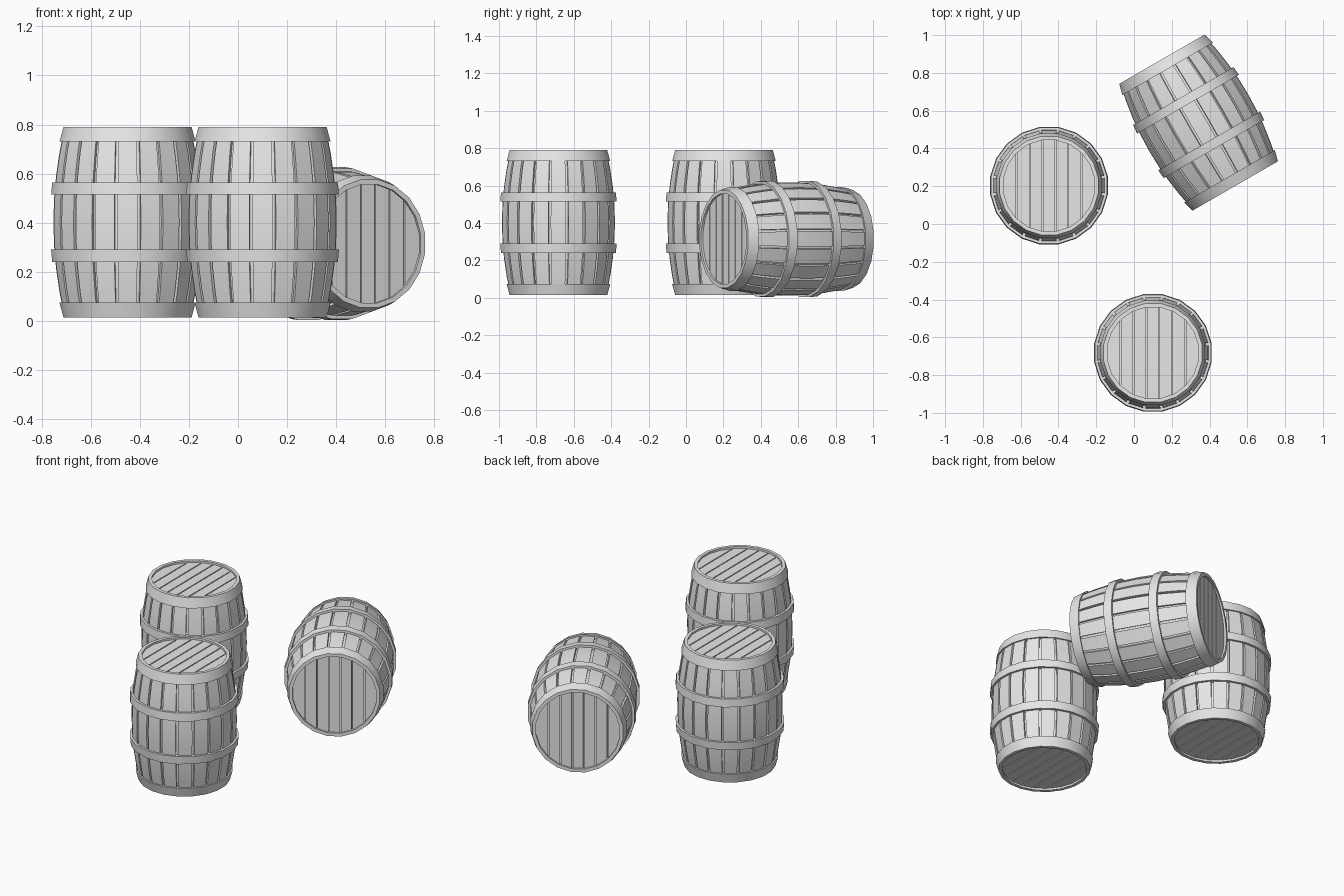
import bpy
import bmesh
from math import sin, cos, pi, sqrt, radians

cube = bpy.data.objects.get("Cube")
if cube:
    bpy.data.objects.remove(cube, do_unlink=True)

STAVES = 20
STEP = 2 * pi / STAVES
HALF = 0.3875          # half the barrel's length
LID_R = 0.246

grey = bpy.data.materials.new("light_grey")
grey.use_nodes = True
grey.diffuse_color = (0.8, 0.8, 0.8, 1)
grey.node_tree.nodes["Principled BSDF"].inputs["Base Color"].default_value = (0.8, 0.8, 0.8, 1)


def bulge(h):
    """Outer stave radius at height h from the middle."""
    return 0.305 - 0.31 * h * h


def polar(r, a, h):
    return (r * cos(a), r * sin(a), h)


def finish(bm, name):
    bmesh.ops.recalc_face_normals(bm, faces=bm.faces)
    mesh = bpy.data.meshes.new(name)
    bm.to_mesh(mesh)
    bm.free()
    mesh.materials.append(grey)
    return mesh


def bridge(bm, rings, closed):
    """Join consecutive vertex rings with quads."""
    pairs = list(zip(rings, rings[1:]))
    if closed:
        pairs.append((rings[-1], rings[0]))
    for a, b in pairs:
        n = len(a)
        for i in range(n):
            j = (i + 1) % n
            bm.faces.new((a[i], a[j], b[j], b[i]))


def make_staves():
    """Bulged body with a narrow groove between neighbouring staves."""
    bm = bmesh.new()
    rings = []
    for k in range(9):
        h = -0.38 + 0.76 * k / 8
        r, gap = bulge(h), 0.0065 / bulge(h)
        ring = []
        for i in range(STAVES):
            a = (i + 0.5) * STEP
            for radius, angle in ((r, a - gap), (r - 0.014, a - gap),
                                  (r - 0.014, a + gap), (r, a + gap)):
                ring.append(bm.verts.new(polar(radius, angle, h)))
        rings.append(ring)
    bridge(bm, rings, False)
    return finish(bm, "staves")


def make_hoops():
    """Two end rims and two raised middle bands."""
    bm = bmesh.new()

    def band(h0, h1, inner, lift0, lift1):
        section = ((inner, h0), (bulge(h0) + lift0, h0),
                   (bulge(h1) + lift1, h1), (inner, h1))
        for side in (1, -1):
            rings = [[bm.verts.new(polar(r, (i + 0.5) * STEP, side * h))
                      for i in range(STAVES)] for r, h in section]
            bridge(bm, rings, True)

    band(0.112, 0.162, 0.28, 0.014, 0.014)
    band(0.328, HALF, LID_R - 0.002, 0.009, 0.006)
    return finish(bm, "hoops")


def make_lids():
    """Recessed plank discs at both ends, each over a backing disc."""
    bm = bmesh.new()
    edges = (-LID_R, -0.171, -0.101, -0.033, 0.033, 0.101, 0.171, LID_R)
    for side in (1, -1):
        top, low = side * (HALF - 0.012), side * (HALF - 0.026)
        for left, right in zip(edges, edges[1:]):
            x0, x1 = left + 0.003, right - 0.003
            xs = [x0 + (x1 - x0) * k / 6 for k in range(7)]
            rim = [(x, sqrt(LID_R ** 2 - x * x)) for x in xs]
            rim += [(x, -y) for x, y in reversed(rim)]
            rings = [[bm.verts.new((x, y, h)) for x, y in rim] for h in (low, top)]
            bridge(bm, rings, False)
            bm.faces.new(rings[1])
        bm.faces.new([bm.verts.new(polar(0.25, (i + 0.5) * STEP, low))
                      for i in range(STAVES)])
    return finish(bm, "lids")


# Shared meshes for every barrel
parts = [make_staves(), make_hoops(), make_lids()]

barrels = {
    "left_barrel": ((-0.45, 0.203, 0.4025), (0, 0, 0)),
    "front_barrel": ((0.10, -0.682, 0.4025), (0, 0, 0)),
    "lying_barrel": ((0.342, 0.537, 0.315), (radians(90), 0, radians(30))),
}
for number, (barrel, (place, turn)) in enumerate(barrels.items()):
    for mesh in parts:
        obj = bpy.data.objects.new(barrel + "_" + mesh.name, mesh)
        bpy.context.collection.objects.link(obj)
        obj.location = place
        obj.rotation_euler = turn
        if number == 0:
            bpy.ops.object.select_all(action='DESELECT')
            obj.select_set(True)
            bpy.context.view_layer.objects.active = obj
            bpy.ops.object.shade_smooth_by_angle(angle=radians(30))
